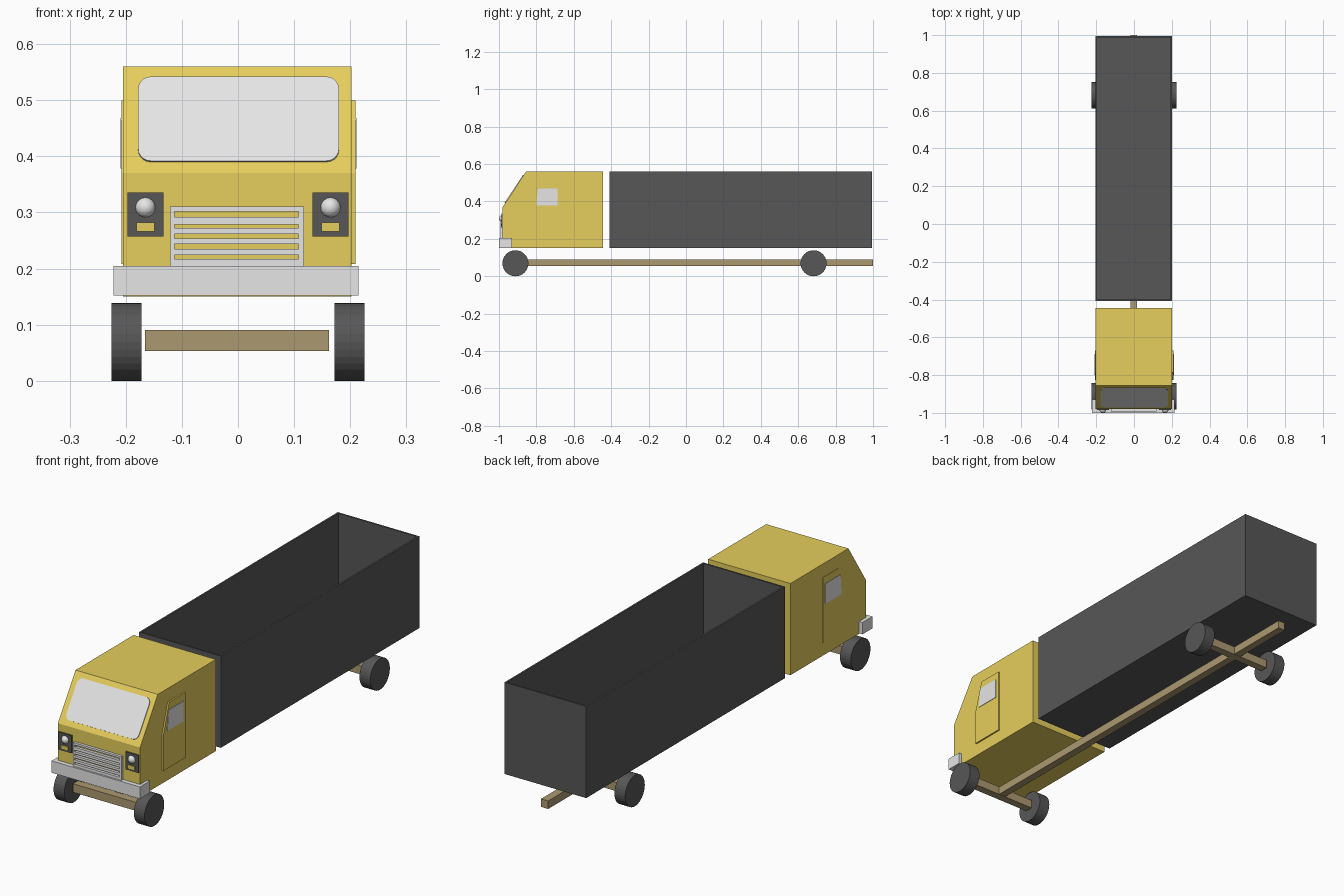
import bpy, bmesh, math
from mathutils import Vector

if "Cube" in bpy.data.objects:
    bpy.data.objects.remove(bpy.data.objects["Cube"])


def material(name, rgb):
    m = bpy.data.materials.new(name)
    m.diffuse_color = (*rgb, 1)
    m.use_nodes = True
    m.node_tree.nodes["Principled BSDF"].inputs["Base Color"].default_value = m.diffuse_color
    return m


YELLOW = material("yellow paint", (0.79, 0.62, 0.11))
DARK = material("dark grey", (0.095, 0.095, 0.095))
GREY = material("light grey", (0.79, 0.79, 0.79))
WOOD = material("tan chassis", (0.41, 0.32, 0.165))


def finish(name, bm, mat):
    bmesh.ops.recalc_face_normals(bm, faces=bm.faces)
    me = bpy.data.meshes.new(name)
    bm.to_mesh(me)
    bm.free()
    me.materials.append(mat)
    ob = bpy.data.objects.new(name, me)
    bpy.context.collection.objects.link(ob)
    return ob


def prism(name, pts, vec, mat):
    """Extrude a flat polygon along a vector."""
    bm = bmesh.new()
    face = bm.faces.new([bm.verts.new(p) for p in pts])
    new = bmesh.ops.extrude_face_region(bm, geom=[face], use_keep_orig=True)["geom"]
    bmesh.ops.translate(bm, vec=vec, verts=[g for g in new if isinstance(g, bmesh.types.BMVert)])
    return finish(name, bm, mat)


def box(name, x, y, z, mat):
    pts = [(x[0], y[0], z[0]), (x[1], y[0], z[0]), (x[1], y[1], z[0]), (x[0], y[1], z[0])]
    return prism(name, pts, (0, 0, z[1] - z[0]), mat)


def smooth(ob):
    bpy.ops.object.select_all(action='DESELECT')
    ob.select_set(True)
    bpy.context.view_layer.objects.active = ob
    bpy.ops.object.shade_smooth_by_angle()


# Cab: side profile extruded across x
FRONT = -0.98
profile = [(FRONT, 0.15), (FRONT, 0.37), (-0.855, 0.56), (-0.445, 0.56), (-0.445, 0.15)]
prism("cab", [(-0.205, y, z) for y, z in profile], (0.407, 0, 0), YELLOW)

# Windshield: rounded plate lying on the sloped front
out = Vector((0, -0.19, 0.125)).normalized()
pts = []
r = 0.022
for i, (cx, cz) in enumerate([(0.158, 0.518), (-0.156, 0.518), (-0.156, 0.412), (0.158, 0.412)]):
    for k in range(6):
        a = math.pi / 2 * (i + k / 5)
        x, z = cx + r * math.cos(a), cz + r * math.sin(a)
        pts.append((x, FRONT + (z - 0.37) * 0.125 / 0.19, z))
prism("windshield", pts, out * 0.004, GREY)

# Doors with windows on both sides
door = [(-0.825, 0.208), (-0.67, 0.208), (-0.67, 0.50), (-0.785, 0.50), (-0.825, 0.37)]
pane = [(-0.80, 0.378), (-0.687, 0.378), (-0.687, 0.468), (-0.793, 0.468)]
for side, s, x in (("left", -1, -0.2), ("right", 1, 0.2)):
    t = 0.009 if s > 0 else 0.0075
    prism(side + "_door", [(x, y, z) for y, z in door], (s * t, 0, 0), YELLOW)
    prism(side + "_door_window", [(x, y, z) for y, z in pane], (s * (t + 0.002), 0, 0), GREY)

# Bumper
box("bumper", (-0.222, 0.215), (-1.0, -0.93), (0.152, 0.205), GREY)

# Grille: frame sides plus horizontal bars, paint showing between them
gx0, gx1 = -0.121, 0.118
for name, x0, x1 in (("grille_left_side", gx0, -0.113), ("grille_right_side", 0.108, gx1)):
    box(name, (x0, x1), (-0.992, FRONT), (0.205, 0.311), GREY)
bars = [(0.205, 0.217), (0.224, 0.235), (0.244, 0.254), (0.262, 0.272), (0.279, 0.292), (0.302, 0.311)]
for i, z in enumerate(bars):
    box(f"grille_bar_{i + 1}", (-0.113, 0.108), (-0.992, FRONT), z, GREY)

# Headlight units
for side, s in (("left", -1), ("right", 1)):
    c = s * 0.165
    box(side + "_headlight_plate", (c - 0.032, c + 0.032), (-0.986, FRONT), (0.257, 0.336), DARK)
    box(side + "_turn_signal", (c - 0.016, c + 0.016), (-0.989, -0.985), (0.266, 0.282), YELLOW)
    bm = bmesh.new()
    bmesh.ops.create_uvsphere(bm, u_segments=24, v_segments=14, radius=0.018)
    bmesh.ops.translate(bm, vec=(c, -0.982, 0.309), verts=bm.verts)
    smooth(finish(side + "_headlight", bm, GREY))

# Open cargo box: a block whose top is inset and pushed down
bm = bmesh.new()
bmesh.ops.create_cube(bm, size=1)
bmesh.ops.scale(bm, vec=(0.404, 1.403, 0.41), verts=bm.verts)
bmesh.ops.translate(bm, vec=(-0.001, 0.2935, 0.355), verts=bm.verts)
top = max(bm.faces, key=lambda f: f.calc_center_median().z)
bmesh.ops.inset_region(bm, faces=[top], thickness=0.011)
new = bmesh.ops.extrude_face_region(bm, geom=[top])["geom"]
bmesh.ops.translate(bm, vec=(0, 0, -0.398), verts=[g for g in new if isinstance(g, bmesh.types.BMVert)])
if top.is_valid:
    bmesh.ops.delete(bm, geom=[top], context='FACES_ONLY')
finish("cargo_box", bm, DARK)

# Chassis beam, axles and wheels
box("chassis_beam", (-0.0185, 0.0165), (-0.912, 1.0), (0.054, 0.09), WOOD)
for end, y in (("front", -0.912), ("rear", 0.682)):
    box(end + "_axle", (-0.166, 0.162), (y - 0.018, y + 0.018), (0.053, 0.091), WOOD)
    for side, s in (("left", -1), ("right", 1)):
        ring = [math.tau * k / 32 for k in range(32)]
        pts = [(s * 0.172, y + 0.0695 * math.cos(a), 0.0695 + 0.0695 * math.sin(a)) for a in ring]
        prism(f"{end}_{side}_wheel", pts, (s * 0.053, 0, 0), DARK)
